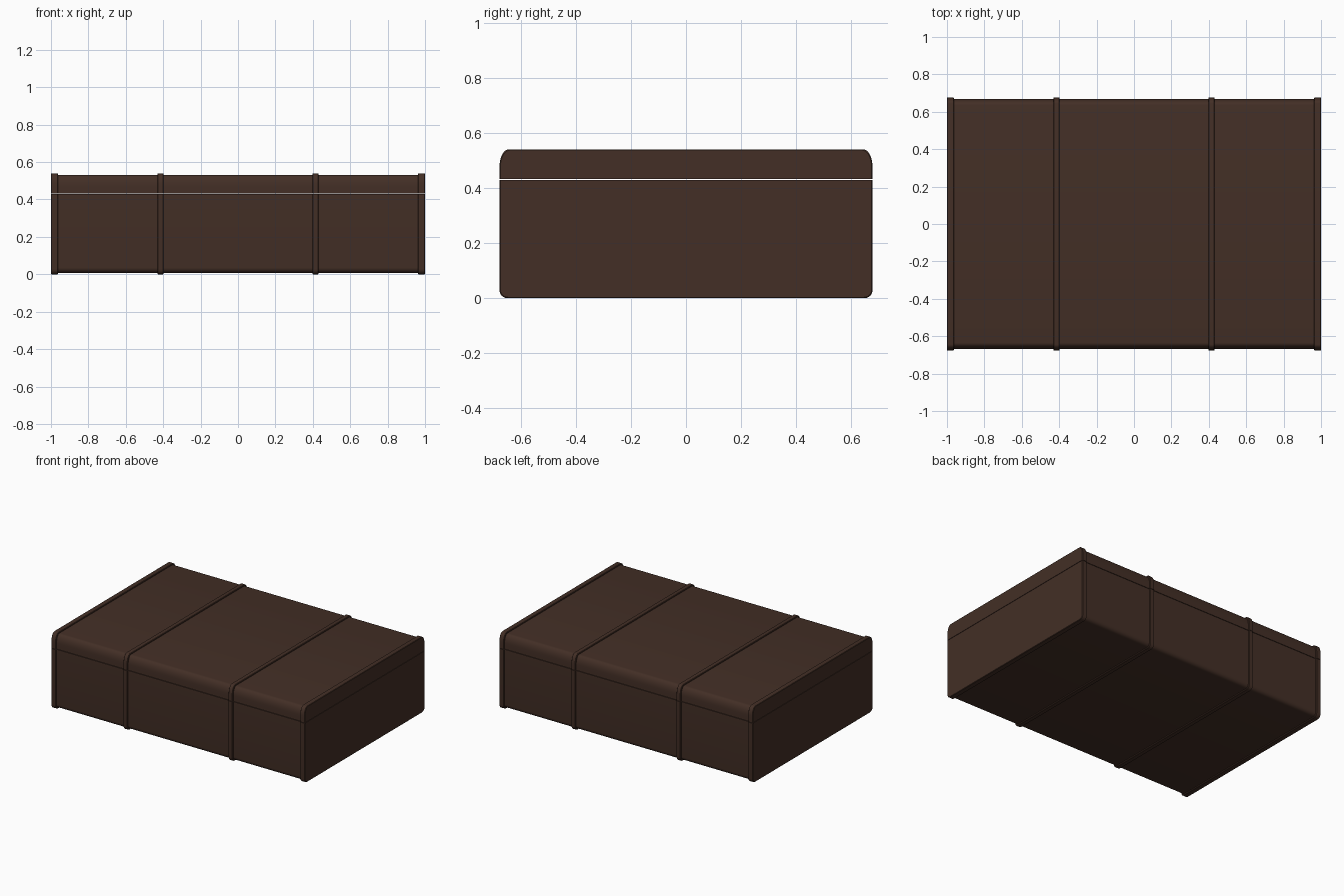
import bpy, bmesh, math

if "Cube" in bpy.data.objects:
    bpy.data.objects.remove(bpy.data.objects["Cube"])

leather = bpy.data.materials.new("dark brown leather")
leather.diffuse_color = (0.056, 0.028, 0.019, 1)
leather.use_nodes = True
leather.node_tree.nodes["Principled BSDF"].inputs["Base Color"].default_value = leather.diffuse_color

HALF_D, HEIGHT, SEAM, GAP = 0.677, 0.54, 0.43, 0.0015


def arc(cy, cz, ry, rz, a0, a1, n):
    """Points of an elliptical corner, angles in degrees."""
    pts = []
    for i in range(n + 1):
        a = math.radians(a0 + (a1 - a0) * i / n)
        pts.append((cy + ry * math.cos(a), cz + rz * math.sin(a)))
    return pts


def base_profile(inset):
    d, z0, r = HALF_D - inset, inset, 0.028
    top = SEAM - GAP
    return ([(-d, top)] + arc(-d + r, z0 + r, r, r, 180, 270, 6)
            + arc(d - r, z0 + r, r, r, 270, 360, 6) + [(d, top)])


def lid_profile(inset):
    d, z1, ry, rz = HALF_D - inset, HEIGHT - inset, 0.034, 0.062
    low = SEAM + GAP
    return ([(-d, low), (d, low)] + arc(d - ry, z1 - rz, ry, rz, 0, 90, 8)
            + arc(-d + ry, z1 - rz, ry, rz, 90, 180, 8))


def loft(name, sections):
    """Skin a row of (x, profile) sections and cap both ends."""
    bm = bmesh.new()
    rings = [[bm.verts.new((x, y, z)) for y, z in prof] for x, prof in sections]
    n = len(rings[0])
    for a, b in zip(rings, rings[1:]):
        for i in range(n):
            j = (i + 1) % n
            bm.faces.new((a[i], a[j], b[j], b[i]))
    bm.faces.new(rings[0])
    bm.faces.new(rings[-1])
    bmesh.ops.recalc_face_normals(bm, faces=bm.faces)
    me = bpy.data.meshes.new(name)
    bm.to_mesh(me)
    bm.free()
    me.materials.append(leather)
    ob = bpy.data.objects.new(name, me)
    bpy.context.collection.objects.link(ob)
    bpy.context.view_layer.objects.active = ob
    ob.select_set(True)
    bpy.ops.object.shade_smooth_by_angle(angle=math.radians(30))
    ob.select_set(False)


# Raised straps: two at the ends, two across the middle
STRAPS = [("left_end", -1.0, -0.963), ("left", -0.431, -0.398),
          ("right", 0.398, 0.431), ("right_end", 0.963, 1.0)]
BODY, EDGE = 0.008, 0.003

for part, profile in (("trunk_base", base_profile), ("trunk_lid", lid_profile)):
    # Main shell, slightly below the straps
    loft(part, [(-0.995, profile(BODY)), (0.995, profile(BODY))])
    for side, x0, x1 in STRAPS:
        loft(f"{part}_{side}_strap", [
            (x0, profile(EDGE)), (x0 + EDGE, profile(0)),
            (x1 - EDGE, profile(0)), (x1, profile(EDGE))])
